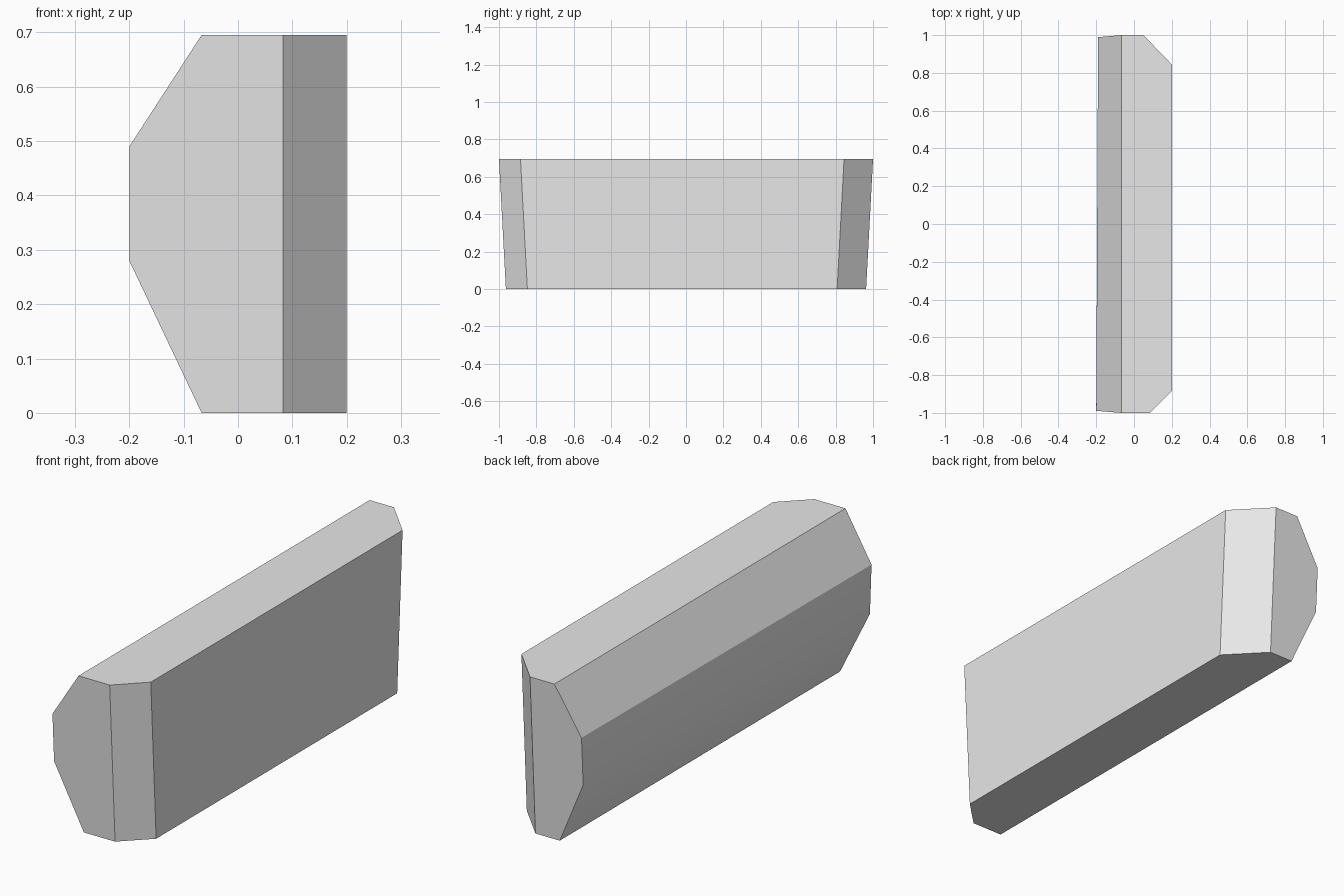
import bpy
import bmesh
from mathutils import Vector

cube = bpy.data.objects.get("Cube")
if cube:
    bpy.data.objects.remove(cube, do_unlink=True)

HEIGHT = 0.695
LEAN = 0.037  # how far each end draws in from top to bottom

grey = bpy.data.materials.new("light_grey")
grey.use_nodes = True
grey.diffuse_color = (0.8, 0.8, 0.8, 1)
grey.node_tree.nodes["Principled BSDF"].inputs["Base Color"].default_value = (0.8, 0.8, 0.8, 1)

# Cross-section of the bar, x and z
profile = [(0.2, 0), (0.2, HEIGHT), (-0.067, HEIGHT),
           (-0.2, 0.49), (-0.2, 0.28), (-0.067, 0)]

bm = bmesh.new()


def ring(side):
    """One end of the bar, leaning inward towards the bottom."""
    verts = []
    for x, z in profile:
        if side > 0 and x == -0.2:
            x = -0.19  # the back end is slightly slimmer
        verts.append(bm.verts.new((x, side * (1 - LEAN * (1 - z / HEIGHT)), z)))
    return verts


front, back = ring(-1), ring(1)
bm.faces.new(front)
bm.faces.new(back[::-1])
for i in range(len(profile)):
    j = (i + 1) % len(profile)
    bm.faces.new((front[i], back[i], back[j], front[j]))


def chamfer(side, end_x, side_y):
    """Cut the upright corner off one end and cap the cut."""
    a = Vector((end_x, side, HEIGHT))
    b = Vector((0.2, side * side_y, HEIGHT))
    slope = Vector((0, side * LEAN, HEIGHT))
    normal = (b - a).cross(slope)
    if normal.x < 0:
        normal.negate()
    geom = bm.verts[:] + bm.edges[:] + bm.faces[:]
    cut = bmesh.ops.bisect_plane(bm, geom=geom, dist=1e-5, plane_co=a,
                                 plane_no=normal, clear_outer=True)
    edges = [e for e in cut["geom_cut"] if isinstance(e, bmesh.types.BMEdge)]
    bmesh.ops.holes_fill(bm, edges=edges, sides=0)


chamfer(-1, 0.083, 0.885)
chamfer(1, 0.05, 0.845)
bmesh.ops.recalc_face_normals(bm, faces=bm.faces[:])

mesh = bpy.data.meshes.new("bevelled_bar")
bm.to_mesh(mesh)
bm.free()
mesh.materials.append(grey)
bar = bpy.data.objects.new("bevelled_bar", mesh)
bpy.context.collection.objects.link(bar)

# Soften only the shallow edge on the lower side
bpy.ops.object.select_all(action="DESELECT")
bar.select_set(True)
bpy.context.view_layer.objects.active = bar
bpy.ops.object.shade_smooth_by_angle(angle=0.52)
